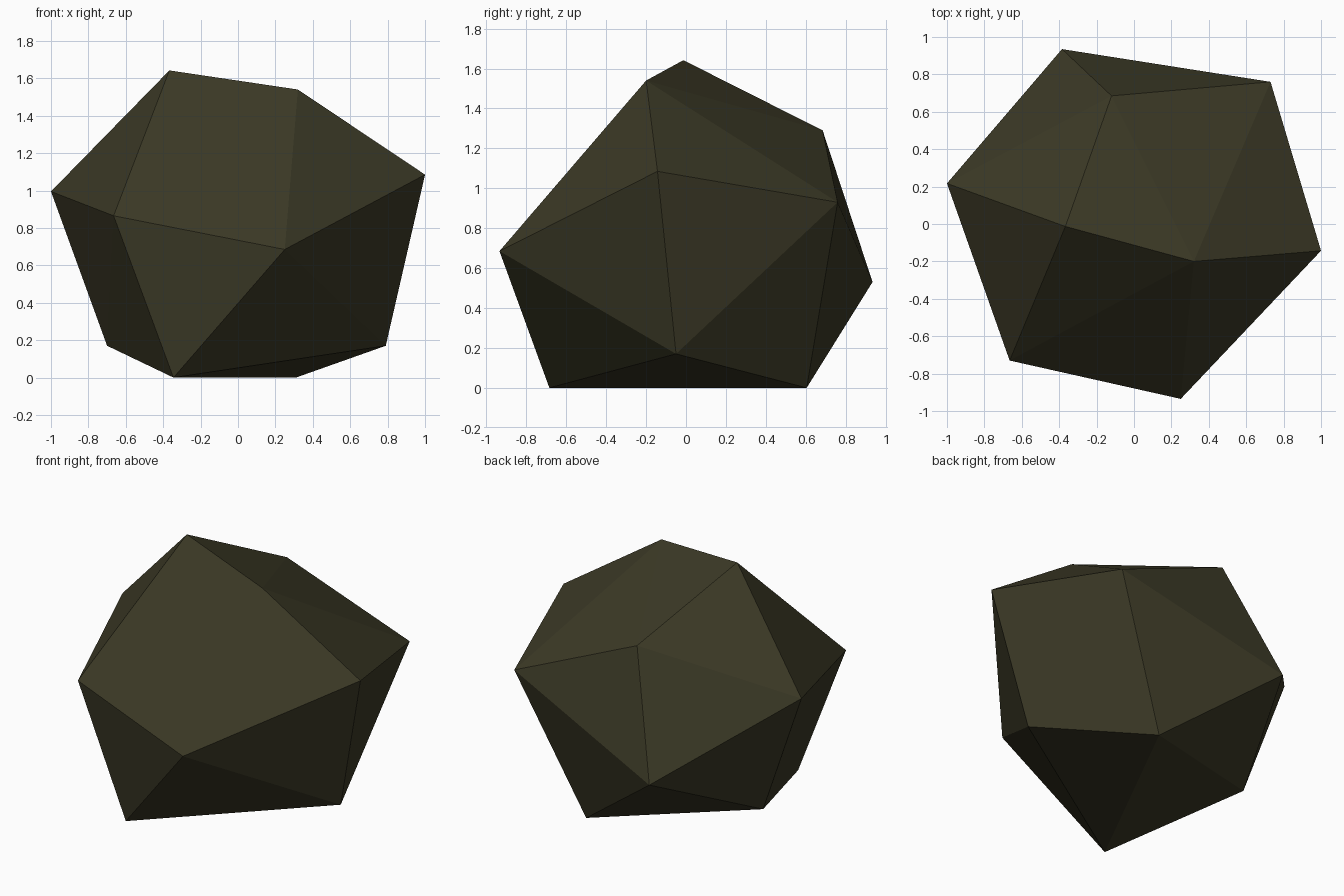
import bpy
import bmesh

default_cube = bpy.data.objects.get("Cube")
if default_cube:
    bpy.data.objects.remove(default_cube, do_unlink=True)


def make_material(name, colour):
    """Flat, matt material with one colour."""
    material = bpy.data.materials.new(name)
    material.use_nodes = True
    material.diffuse_color = colour
    shader = material.node_tree.nodes["Principled BSDF"]
    shader.inputs["Base Color"].default_value = colour
    shader.inputs["Roughness"].default_value = 1
    return material


def make_hull(name, corners, material):
    """Convex faceted solid wrapped around the given corners."""
    bm = bmesh.new()
    for corner in corners:
        bm.verts.new(corner)
    bmesh.ops.convex_hull(bm, input=bm.verts[:])
    bmesh.ops.recalc_face_normals(bm, faces=bm.faces[:])
    for face in bm.faces:
        face.smooth = False
    mesh = bpy.data.meshes.new(name)
    bm.to_mesh(mesh)
    bm.free()
    mesh.materials.append(material)
    rock = bpy.data.objects.new(name, mesh)
    bpy.context.collection.objects.link(rock)
    return rock


# Corners of the rock, grouped from the ground up
base_ridge = [(.31, .605, 0), (-.345, -.685, 0)]
lower_sides = [(.79, -.05, .17), (-.7, .19, .17)]
middle_ring = [
    (-.385, .935, .53),   # back
    (.25, -.935, .685),   # front
    (-.665, -.73, .865),  # front right-hand side
    (.73, .76, .93),      # back left-hand side
    (-1, .217, .995),
    (1, -.143, 1.085),
]
crown = [(-.12, .685, 1.29), (.32, -.2, 1.54), (-.367, -.013, 1.642)]

dark_olive = make_material("dark olive stone", (.044, .041, .019, 1))
make_hull("rock", base_ridge + lower_sides + middle_ring + crown, dark_olive)
